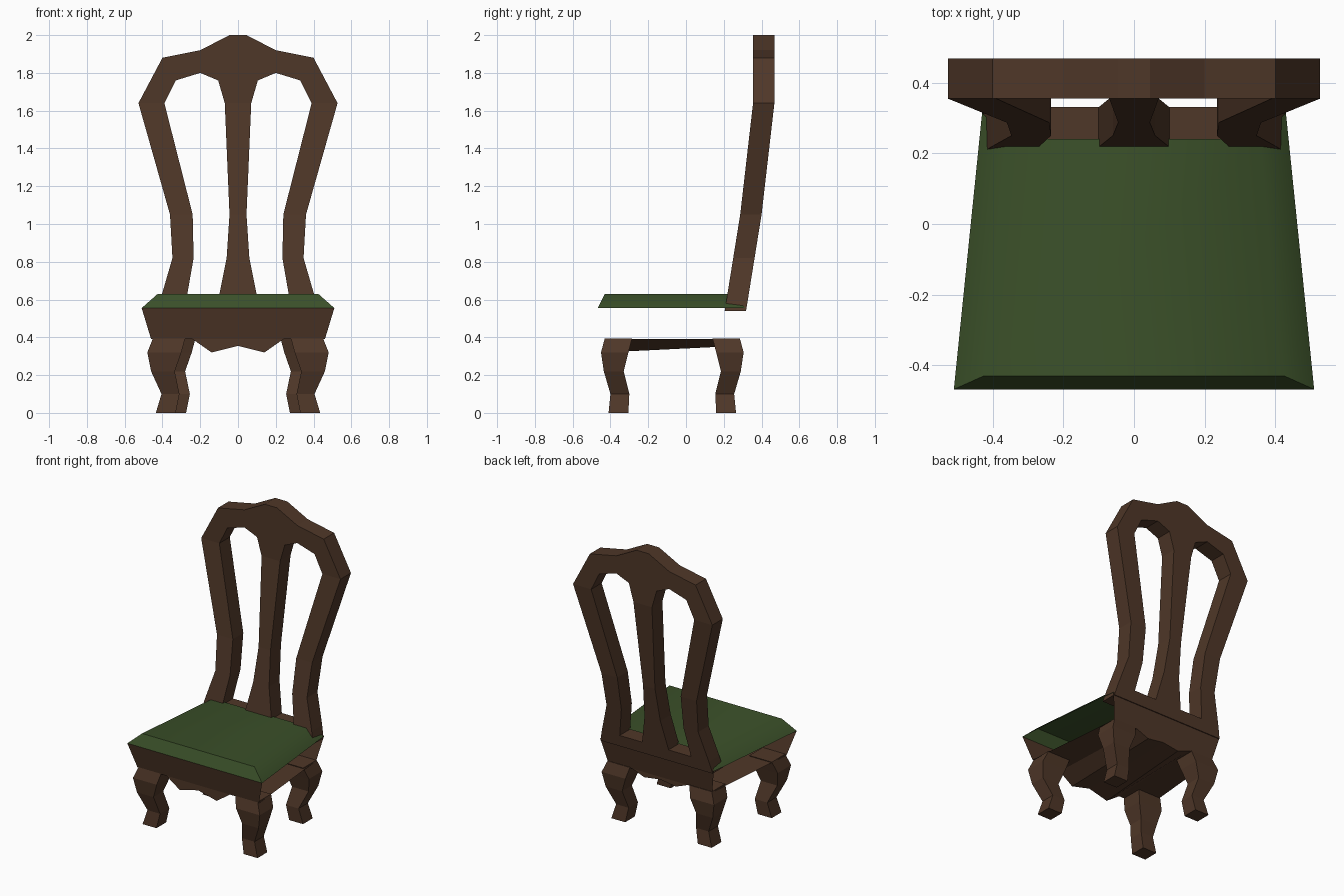
import bpy, bmesh, math

cube = bpy.data.objects.get("Cube")
if cube:
    bpy.data.objects.remove(cube, do_unlink=True)


def material(name, color):
    m = bpy.data.materials.new(name)
    m.use_nodes = True
    m.diffuse_color = color
    m.node_tree.nodes["Principled BSDF"].inputs["Base Color"].default_value = color
    return m


WOOD = material("dark brown wood", (0.078, 0.038, 0.021, 1))
FABRIC = material("green fabric", (0.043, 0.080, 0.022, 1))


def finish(bm, name, mat):
    bmesh.ops.remove_doubles(bm, verts=bm.verts, dist=0.0005)
    bmesh.ops.recalc_face_normals(bm, faces=bm.faces)
    mesh = bpy.data.meshes.new(name)
    bm.to_mesh(mesh)
    bm.free()
    mesh.materials.append(mat)
    obj = bpy.data.objects.new(name, mesh)
    bpy.context.collection.objects.link(obj)
    return obj


def face(bm, points):
    return bm.faces.new([bm.verts.new(p) for p in points])


def mirrored(points):
    """Complete a right-half profile, running from the outside to the centre."""
    return points + [(-x, z) for x, z in reversed(points) if x > 0]


# Seat frame: front and back aprons joined by a wavy underside, open at the sides
bm = bmesh.new()
front = mirrored([(0.46, 0.39), (0.24, 0.39), (0.14, 0.32), (0, 0.355)])
back = mirrored([(0.395, 0.39), (0.21, 0.39), (0.12, 0.355), (0, 0.372)])
FRONT_Y, BACK_Y = -0.43, 0.28
f = [(x, FRONT_Y, z) for x, z in front]
b = [(x, BACK_Y, z) for x, z in back]
for i in range(len(f) - 1):
    face(bm, [f[i], f[i + 1], b[i + 1], b[i]])
for row, half, y in ((f, 0.51, -0.468), (b, 0.43, 0.315)):
    face(bm, [row[0], row[-1], (-half, y, 0.555), (half, y, 0.555)])
    face(bm, row[1:-1])
finish(bm, "seat_frame", WOOD)

# Cushion: tapered top with sloping front and sides
bm = bmesh.new()
rim = [(-0.51, -0.468, 0.555), (0.51, -0.468, 0.555), (0.43, 0.315, 0.555), (-0.43, 0.315, 0.555)]
top = [(-0.425, -0.43, 0.63), (0.425, -0.43, 0.63), (0.36, 0.24, 0.63), (-0.36, 0.24, 0.63)]
face(bm, top)
for i in (0, 1, 3):
    j = (i + 1) % 4
    face(bm, [rim[i], rim[j], top[j], top[i]])
cushion = finish(bm, "seat_cushion", FABRIC)
bpy.ops.object.select_all(action="DESELECT")
cushion.select_set(True)
bpy.context.view_layer.objects.active = cushion
bpy.ops.object.shade_smooth_by_angle(angle=math.radians(50))

# Curved legs: z, outer and inner x, outer and inner y of the front leg
LEG = [
    (0.395, 0.45, 0.28, -0.43, -0.285),
    (0.32, 0.48, 0.30, -0.45, -0.305),
    (0.22, 0.46, 0.335, -0.435, -0.33),
    (0.10, 0.405, 0.31, -0.40, -0.30),
    (0, 0.435, 0.33, -0.41, -0.305),
]


def leg(name, side, rear):
    bm = bmesh.new()
    rings = []
    for z, xo, xi, yo, yi in LEG:
        if rear:
            xo, xi, yo, yi = xo - 0.055, xi - 0.055, -yo - 0.145, -yi - 0.145
        corners = [(xo, yo), (xi, yo), (xi, yi), (xo, yi)]
        rings.append([bm.verts.new((side * x, y, z)) for x, y in corners])
    for a, c in zip(rings, rings[1:]):
        for i in range(4):
            j = (i + 1) % 4
            bm.faces.new([a[i], a[j], c[j], c[i]])
    bm.faces.new(rings[0])
    bm.faces.new(rings[-1])
    finish(bm, name, WOOD)


for side, label in ((1, "left"), (-1, "right")):
    leg("front_leg_" + label, side, False)
    leg("back_leg_" + label, side, True)

# Backrest: posts, crown, central splat and lower rail from one curved sheet
LEAN = [(0.54, 0.205), (0.82, 0.25), (1.05, 0.287), (1.64, 0.355), (2.0, 0.355)]


def lean(z):
    for (z0, y0), (z1, y1) in zip(LEAN, LEAN[1:]):
        if z <= z1:
            return y0 + (y1 - y0) * (z - z0) / (z1 - z0)
    return LEAN[-1][1]


outer = [(0.425, 0.54), (0.405, 0.62), (0.347, 0.82), (0.36, 1.05),
         (0.527, 1.64), (0.40, 1.88), (0.20, 1.92), (0.045, 2.0)]
inner = [(0.28, 0.54), (0.27, 0.62), (0.235, 0.82), (0.24, 1.05),
         (0.39, 1.64), (0.33, 1.76), (0.20, 1.80), (0.105, 1.76)]
splat = [(0.10, 0.54), (0.10, 0.62), (0.06, 0.82), (0.045, 1.05), (0.07, 1.64)]

bm = bmesh.new()


def panel(points, side):
    face(bm, [(side * x, lean(z), z) for x, z in points])


for side in (1, -1):
    for i in range(len(outer) - 1):
        panel([outer[i], outer[i + 1], inner[i + 1], inner[i]], side)
    for a, c in zip(splat, splat[1:]):
        panel([a, c, (0, c[1]), (0, a[1])], side)
    panel([outer[-1], inner[-1], splat[-1], (0, 1.64), (0, 2.0)], side)
    panel([inner[0], inner[1], splat[1], splat[0]], side)
bmesh.ops.remove_doubles(bm, verts=bm.verts, dist=0.0005)
bmesh.ops.recalc_face_normals(bm, faces=bm.faces)
extruded = bmesh.ops.extrude_face_region(bm, geom=bm.faces[:], use_keep_orig=True)
moved = [g for g in extruded["geom"] if isinstance(g, bmesh.types.BMVert)]
bmesh.ops.translate(bm, verts=moved, vec=(0, 0.113, 0))
finish(bm, "backrest", WOOD)
